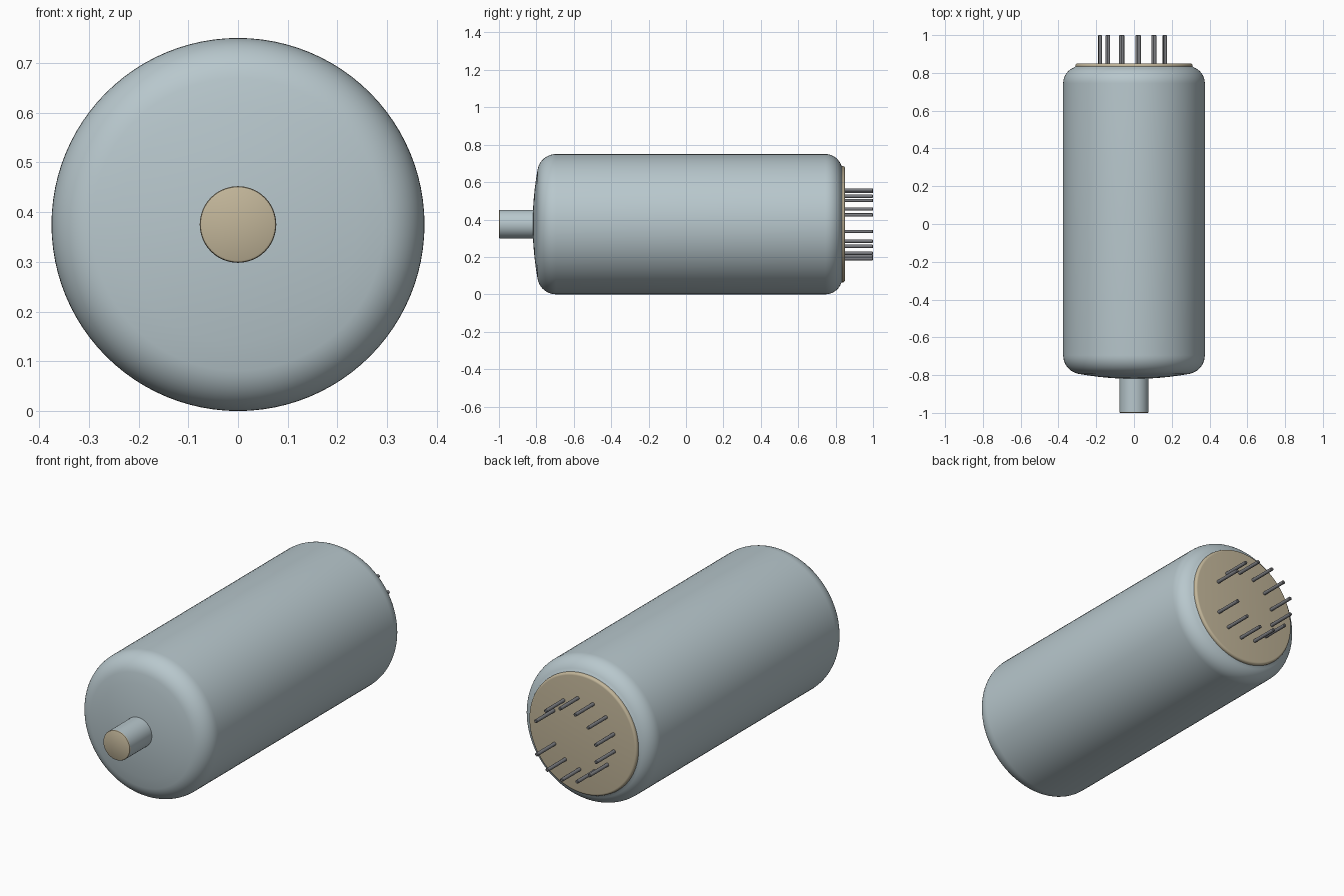
import bpy, bmesh, math
from mathutils import Matrix, Vector

cube = bpy.data.objects.get("Cube")
if cube:
    bpy.data.objects.remove(cube, do_unlink=True)

AXIS_Z = 0.375  # height of the tube's long axis


def material(name, rgb):
    m = bpy.data.materials.new(name)
    m.use_nodes = True
    m.diffuse_color = (*rgb, 1)
    m.node_tree.nodes["Principled BSDF"].inputs["Base Color"].default_value = (*rgb, 1)
    return m


def lathe(name, profile, mat, steps=96, x=0.0, z=AXIS_Z):
    """Spin a (radius, y) profile, closed at both ends, about the y direction."""
    bm = bmesh.new()
    verts = [bm.verts.new((r, y, 0)) for r, y in profile]
    edges = [bm.edges.new(pair) for pair in zip(verts, verts[1:])]
    bmesh.ops.spin(bm, geom=verts + edges, cent=(0, 0, 0), axis=(0, 1, 0),
                   angle=math.tau, steps=steps, use_duplicate=False)
    bmesh.ops.remove_doubles(bm, verts=bm.verts, dist=1e-5)
    bmesh.ops.recalc_face_normals(bm, faces=bm.faces)
    mesh = bpy.data.meshes.new(name)
    bm.to_mesh(mesh)
    bm.free()
    mesh.materials.append(mat)
    obj = bpy.data.objects.new(name, mesh)
    obj.location = (x, 0, z)
    bpy.context.collection.objects.link(obj)
    bpy.ops.object.select_all(action='DESELECT')
    obj.select_set(True)
    bpy.context.view_layer.objects.active = obj
    bpy.ops.object.shade_smooth_by_angle(angle=math.radians(35))
    return obj


def arc(r, y, radius, start, end, n=10):
    """Points on a rounded shoulder; 0 degrees is outward, 90 is toward +y."""
    angles = [math.radians(start + (end - start) * i / n) for i in range(n + 1)]
    return [(r + radius * math.cos(a), y + radius * math.sin(a)) for a in angles]


glass = material("pale blue grey", (0.48, 0.575, 0.61))
tan = material("tan", (0.54, 0.465, 0.32))
metal = material("dark grey metal", (0.20, 0.205, 0.22))

# Envelope: slightly domed front, rounded shoulders, open lip at the back
dome = [(r, -0.82 + 0.31 * r * r) for r in (0, 0.06, 0.12, 0.18, 0.24)]
front_shoulder = arc(0.275, -0.695, 0.10, -79, 0)
back_shoulder = arc(0.285, 0.745, 0.09, 0, 70)
lathe("envelope", dome + front_shoulder + back_shoulder + [(0.31, 0.834), (0, 0.834)], glass)

# Front nozzle and its tan end face
lathe("front_nozzle", [(0, -0.80), (0.077, -0.80), (0.077, -0.994), (0, -0.994)], glass, 64)
lathe("nozzle_cap", [(0, -0.994), (0.077, -0.994), (0.0755, -0.998), (0.072, -1.0), (0, -1.0)],
      tan, 64)

# Base disc with a rounded rim
lathe("base_disc", [(0, 0.82), (0.311, 0.82)] + arc(0.299, 0.838, 0.012, 0, 90, 5) + [(0, 0.85)], tan)

# Ring of thirteen pin positions, with the one on the left left empty
for i in range(1, 13):
    a = math.radians(-1.7 + i * 360 / 13)
    lathe(f"pin_{i:02d}", [(0, 0.84), (0.009, 0.84), (0.009, 0.997), (0.006, 1.0), (0, 1.0)],
          metal, 16, 0.185 * math.cos(a), AXIS_Z + 0.185 * math.sin(a))
